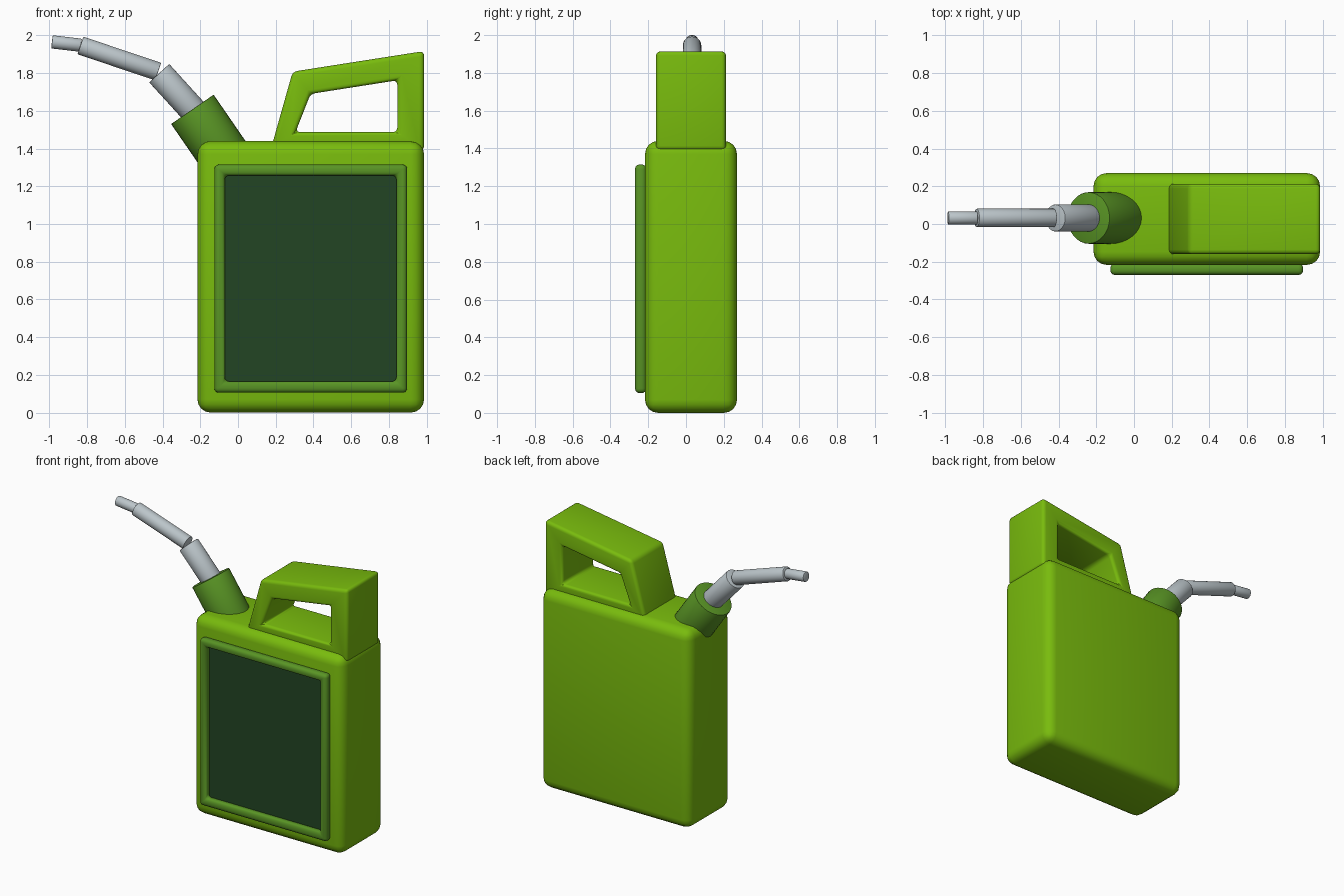
import bpy, bmesh, math
from mathutils import Vector

if "Cube" in bpy.data.objects:
    bpy.data.objects.remove(bpy.data.objects["Cube"])


def material(name, rgb):
    m = bpy.data.materials.new(name)
    m.diffuse_color = (*rgb, 1)
    m.use_nodes = True
    m.node_tree.nodes["Principled BSDF"].inputs["Base Color"].default_value = m.diffuse_color
    return m


LIME = material("lime green", (0.19, 0.50, 0.004))
MID = material("mid green", (0.10, 0.30, 0.018))
DARK = material("dark green", (0.016, 0.06, 0.017))
GREY = material("light grey", (0.50, 0.56, 0.59))


def finish(name, bm, mat, bevel=0, segments=4):
    bmesh.ops.recalc_face_normals(bm, faces=bm.faces)
    me = bpy.data.meshes.new(name)
    bm.to_mesh(me)
    bm.free()
    me.materials.append(mat)
    ob = bpy.data.objects.new(name, me)
    bpy.context.collection.objects.link(ob)
    bpy.ops.object.select_all(action='DESELECT')
    ob.select_set(True)
    bpy.context.view_layer.objects.active = ob
    if bevel:
        mod = ob.modifiers.new("rounding", 'BEVEL')
        mod.width, mod.segments = bevel, segments
        mod.limit_method = 'ANGLE'
        mod.angle_limit = math.radians(25)
        bpy.ops.object.modifier_apply(modifier=mod.name)
    bpy.ops.object.shade_smooth_by_angle(angle=math.radians(35))
    return ob


def rect(x0, x1, z0, z1):
    return [(x0, z0), (x1, z0), (x1, z1), (x0, z1)]


def block(name, profile, y0, y1, mat, bevel):
    """Extrude an xz profile between two depths."""
    bm = bmesh.new()
    a, b = [[bm.verts.new((x, y, z)) for x, z in profile] for y in (y0, y1)]
    bm.faces.new(a)
    bm.faces.new(b)
    for i in range(len(a)):
        j = (i + 1) % len(a)
        bm.faces.new((a[i], a[j], b[j], b[i]))
    return finish(name, bm, mat, bevel)


def ring(name, outer, inner, y0, y1, mat, bevel):
    """Extruded closed loop with a through opening."""
    bm = bmesh.new()
    loops = [[bm.verts.new((x, y, z)) for x, z in p]
             for p, y in ((outer, y0), (outer, y1), (inner, y1), (inner, y0))]
    n = len(outer)
    for k in range(4):
        a, b = loops[k], loops[(k + 1) % 4]
        for i in range(n):
            j = (i + 1) % n
            bm.faces.new((a[i], a[j], b[j], b[i]))
    return finish(name, bm, mat, bevel)


def tube(name, start, end, r, mat, y=0.032):
    """Closed cylinder between two xz points."""
    a, b = Vector((start[0], y, start[1])), Vector((end[0], y, end[1]))
    bm = bmesh.new()
    bmesh.ops.create_cone(bm, cap_ends=True, segments=32, radius1=r, radius2=r,
                          depth=(b - a).length)
    bm.transform((b - a).to_track_quat('Z', 'Y').to_matrix().to_4x4())
    bmesh.ops.translate(bm, verts=bm.verts, vec=(a + b) / 2)
    return finish(name, bm, mat, 0.005, 2)


# Can body
block("can_body", rect(-0.215, 0.987, 0, 1.44), -0.217, 0.27, LIME, 0.07)

# Handle with opening
ring("handle",
     [(0.175, 1.40), (0.29, 1.808), (0.987, 1.917), (0.987, 1.39)],
     [(0.305, 1.487), (0.385, 1.69), (0.845, 1.762), (0.845, 1.487)],
     -0.16, 0.213, LIME, 0.024)

# Front label frame and recessed panel
ring("label_frame", rect(-0.125, 0.897, 0.105, 1.315),
     rect(-0.07, 0.84, 0.165, 1.258), -0.27, -0.21, MID, 0.024)
block("label_panel", rect(-0.085, 0.855, 0.15, 1.27), -0.226, -0.217, DARK, 0)

# Neck collar and jointed spout
tube("neck_collar", (-0.043, 1.319), (-0.242, 1.608), 0.137, MID)
tube("spout_base", (-0.215, 1.577), (-0.418, 1.80), 0.072, GREY)
tube("spout_middle", (-0.423, 1.808), (-0.836, 1.947), 0.049, GREY)
tube("spout_tip", (-0.832, 1.948), (-0.987, 1.966), 0.035, GREY)
